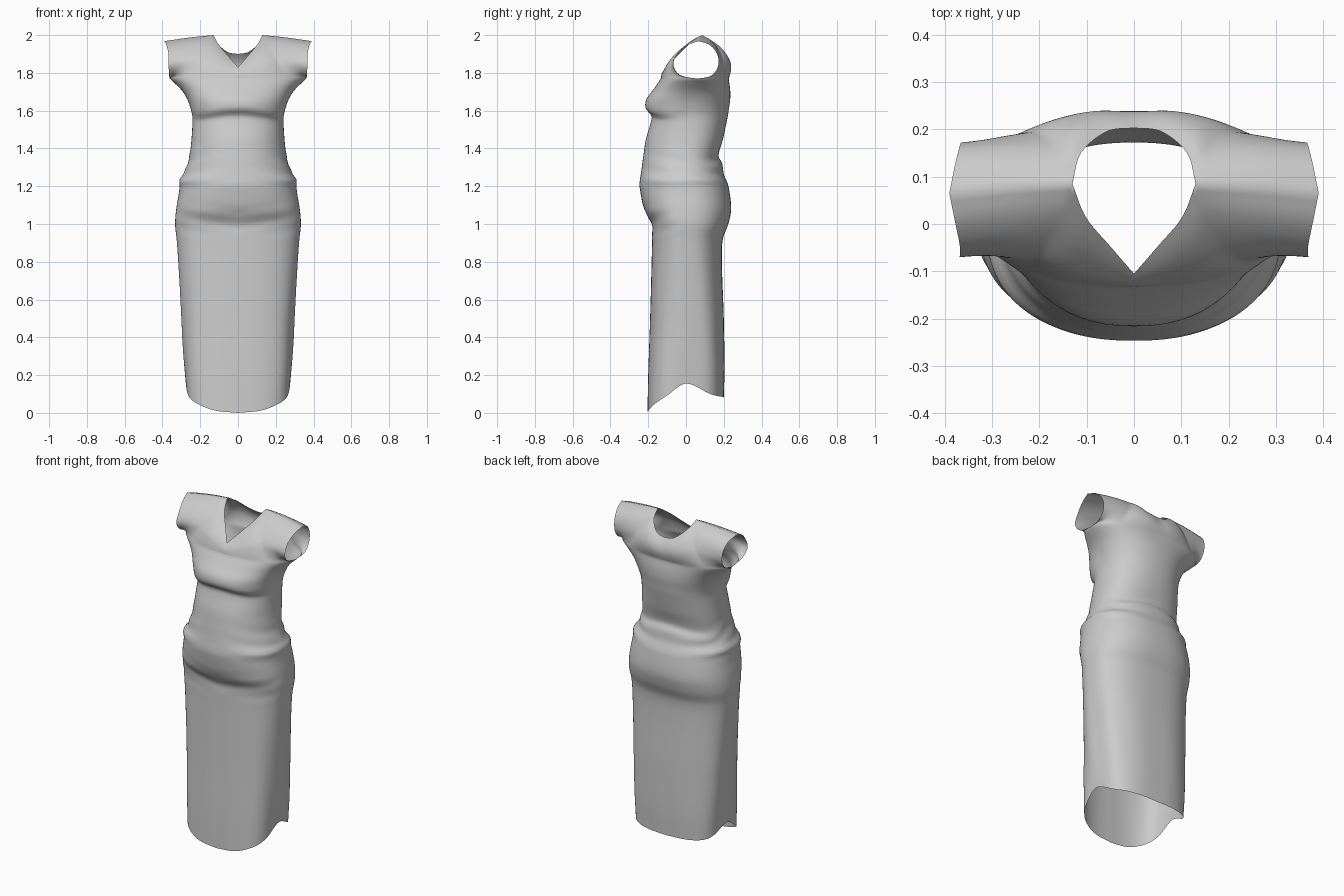
import bpy, bmesh
from math import sin, cos, pi, exp, radians
from mathutils import Vector

if "Cube" in bpy.data.objects:
    bpy.data.objects.remove(bpy.data.objects["Cube"])

# body profile: height, half width, front y, back y, side seam y
PROFILE = [
    (0.00, .275, -.204, .200, .00), (0.20, .285, -.200, .204, .00),
    (0.50, .298, -.190, .200, .00), (0.80, .316, -.182, .190, .00),
    (0.92, .325, -.180, .195, .00), (1.00, .333, -.182, .224, .00),
    (1.08, .327, -.222, .239, .00), (1.20, .308, -.246, .225, .00),
    (1.235, .312, -.244, .212, .00), (1.265, .288, -.239, .200, .00),
    (1.325, .266, -.231, .190, .01), (1.36, .257, -.226, .172, .01),
    (1.45, .246, -.212, .196, .02), (1.54, .241, -.186, .215, .02),
    (1.575, .242, -.183, .222, .02), (1.61, .250, -.213, .227, .02),
    (1.66, .268, -.210, .234, .03), (1.71, .300, -.174, .234, .04),
    (1.77, .362, -.133, .226, .06)]
HEM = [(0, 0), (25, .013), (45, .05), (60, .085), (90, .155), (130, .095), (180, .08)]
TOP = 1.77


def curve(table, x):
    """Smooth interpolation of table rows by their first column."""
    k = 0
    while k < len(table) - 2 and x > table[k + 1][0]:
        k += 1
    a, b = table[k], table[k + 1]
    p, q = table[max(k - 1, 0)], table[min(k + 2, len(table) - 1)]
    h = b[0] - a[0]
    t = (x - a[0]) / h
    out = []
    for c in range(1, len(a)):
        m0 = (b[c] - p[c]) / (b[0] - p[0]) * h
        m1 = (q[c] - a[c]) / (q[0] - a[0]) * h
        out.append((2*t**3 - 3*t*t + 1)*a[c] + (t**3 - 2*t*t + t)*m0
                   + (3*t*t - 2*t**3)*b[c] + (t**3 - t*t)*m1)
    return out


def bump(x, c, w):
    return exp(-((x - c) / w) ** 2)


def body_point(th, z):
    """th: 0 = front centre, pi/2 = side, pi = back centre."""
    w, yf, yb, yc = curve(PROFILE, z)
    s, c = sin(th), cos(th)
    n = 3.0 - 0.75 * min(z / 1.3, 1)
    r = (abs(s)**n + abs(c)**n) ** (-1 / n)
    # soft drape folds fading out at the armhole level
    r *= 1 + .008 * sin(9*th + 2*z) * bump(z, .35, .4) * s
    r *= 1 + .010 * sin(70*z + 4*th) * bump(z, 1.29, .09) * abs(s)
    r *= 1 + .010 * sin(75*z - 5*th) * bump(z, 1.02, .07) * max(c, 0)
    x = w * r * s
    y = yc + r * ((yf - yc) * c if c > 0 else (yc - yb) * c)
    # crease under the bust droops to the sides, waist tuck to the hips
    zz = z - .04 * (x / .22)**2 * bump(z, 1.59, .07) * max(c, 0)
    zz -= .05 * s * s * bump(z, 1.34, .08) * max(-c, 0)
    if z < .4:
        hem = curve(HEM, th * 180 / pi)[0]
        zz = hem + z * (.4 - hem) / .4
    return Vector((max(x, 0) if 0 < th < pi - 1e-6 else 0, y, zz))


# edges of the upper panels, each running 0..1
SHOULDER = [(.5, .13, .085, 2.0), (.75, .25, .078, 1.988), (1, .39, .065, 1.968)]
NECK = {
    'front': [(0, 0, -.105, 1.83), (.17, .052, -.045, 1.89), (.34, .102, .015, 1.95),
              (.5, .13, .085, 2.0)],
    'back': [(0, 0, .203, 1.90), (.17, .058, .195, 1.912), (.34, .112, .150, 1.96),
             (.5, .13, .085, 2.0)]}
ARMHOLE = {
    'front': [(0, .362, .06, 1.77), (.25, .362, -.03, 1.785), (.45, .368, -.07, 1.835),
              (.7, .368, -.045, 1.90), (.85, .378, .005, 1.945), (1, .39, .065, 1.968)],
    'back': [(0, .362, .06, 1.77), (.25, .364, .130, 1.782), (.45, .364, .168, 1.83),
             (.7, .368, .165, 1.90), (.85, .378, .125, 1.948), (1, .39, .065, 1.968)]}


def panel_point(side, s, t):
    def bottom(u):
        return body_point(u * pi / 2 if side == 'front' else pi - u * pi / 2, TOP)

    def top(u):
        return Vector(curve(NECK[side] if u <= .5 else SHOULDER, u))
    arm = Vector(curve(ARMHOLE[side], t))
    ruled = bottom(s).lerp(top(s), t)
    p = ruled + (arm - bottom(1).lerp(top(1), t)) * s ** 1.3
    # rounding over the shoulder blades and upper chest
    p.y += (.022 if side == 'back' else -.008) * sin(pi * t) * (1 - s)
    p.z += .02 * sin(pi * t) * s * (1 - s) * 4 * .6
    if s == 0:
        p.x = 0
    return p


def add_grid(bm, rows):
    vs = [[bm.verts.new(p) for p in row] for row in rows]
    for a, b in zip(vs, vs[1:]):
        for j in range(len(a) - 1):
            bm.faces.new((a[j], a[j + 1], b[j + 1], b[j]))


bm = bmesh.new()
N, M, R = 32, 130, 24
# skirt and bodice up to the armholes (right half)
add_grid(bm, [[body_point(pi * j / (2*N), TOP * i / M) for j in range(2*N + 1)]
              for i in range(M + 1)])
# chest and upper back panels with neckline, shoulders and armholes
for side in ('front', 'back'):
    add_grid(bm, [[panel_point(side, j / N, i / R) for j in range(N + 1)]
                  for i in range(R + 1)])
bmesh.ops.remove_doubles(bm, verts=bm.verts, dist=.0004)
# mirrored left half
half = bm.verts[:] + bm.edges[:] + bm.faces[:]
bmesh.ops.mirror(bm, geom=half, axis='X', merge_dist=.0004)
bmesh.ops.recalc_face_normals(bm, faces=bm.faces)

mesh = bpy.data.meshes.new("dress")
bm.to_mesh(mesh)
bm.free()
dress = bpy.data.objects.new("dress", mesh)
bpy.context.collection.objects.link(dress)
bpy.context.view_layer.objects.active = dress
dress.select_set(True)
bpy.ops.object.shade_smooth_by_angle(angle=radians(60))
